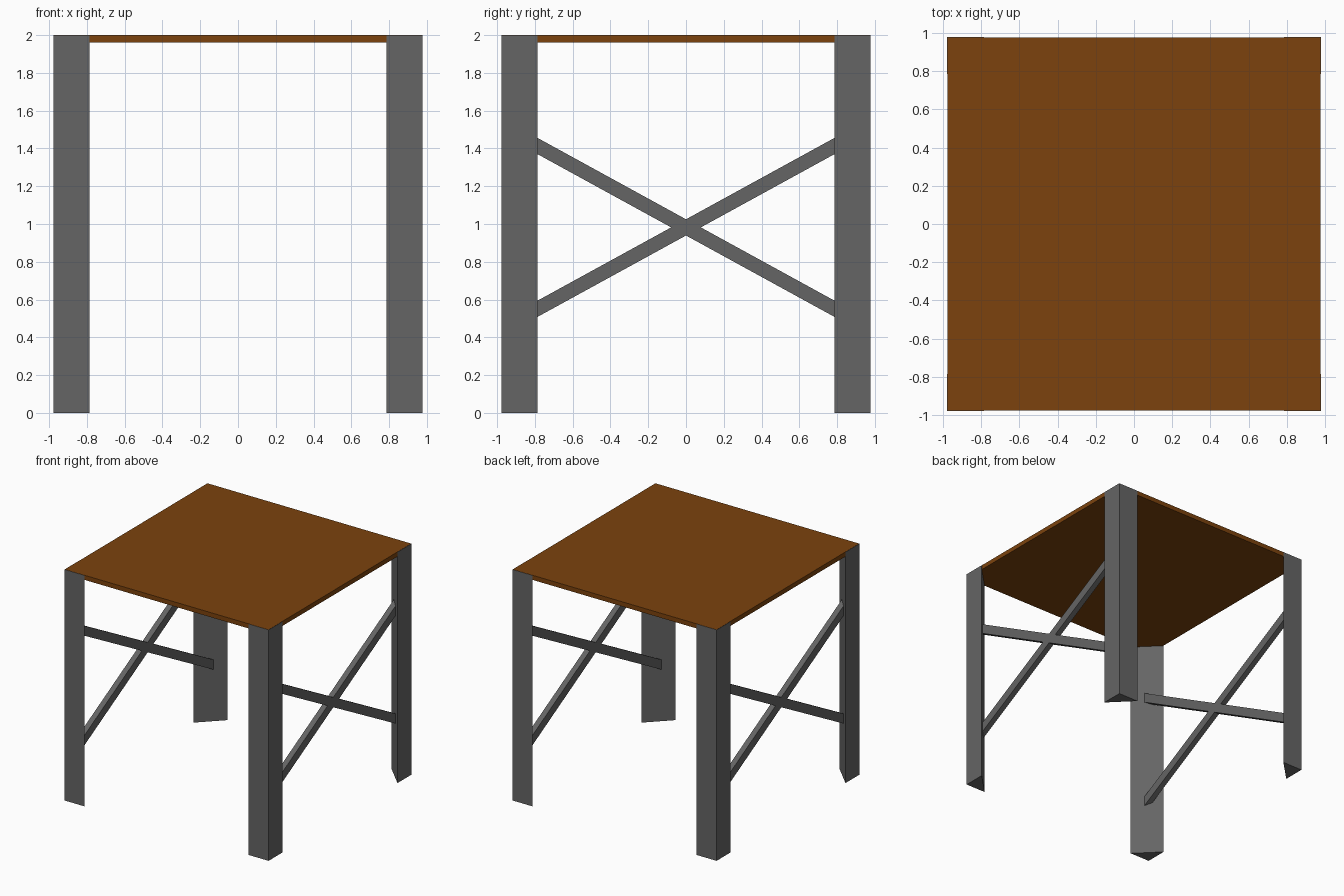
import bpy, bmesh

if "Cube" in bpy.data.objects:
    bpy.data.objects.remove(bpy.data.objects["Cube"])

def material(name, rgb):
    m = bpy.data.materials.new(name)
    m.diffuse_color = (*rgb, 1)
    m.use_nodes = True
    m.node_tree.nodes["Principled BSDF"].inputs["Base Color"].default_value = m.diffuse_color
    return m

WOOD = material("brown_wood", (0.2, 0.055, 0.004))
STEEL = material("dark_grey", (0.13, 0.13, 0.13))

def prism(name, profile, offset, mat):
    """Extrude a closed 3D profile along an offset vector."""
    bm = bmesh.new()
    face = bm.faces.new([bm.verts.new(p) for p in profile])
    ext = bmesh.ops.extrude_face_region(bm, geom=[face])
    moved = [g for g in ext["geom"] if isinstance(g, bmesh.types.BMVert)]
    bmesh.ops.translate(bm, verts=moved, vec=offset)
    bmesh.ops.recalc_face_normals(bm, faces=bm.faces)
    me = bpy.data.meshes.new(name)
    bm.to_mesh(me)
    bm.free()
    me.materials.append(mat)
    ob = bpy.data.objects.new(name, me)
    bpy.context.collection.objects.link(ob)
    return ob

OUT, IN = 0.978, 0.785   # leg outer corner and inner edge
TOP = 0.976              # half width of the table top

# Thin square table top
prism("table_top", [(-TOP, -TOP, 1.96), (TOP, -TOP, 1.96), (TOP, TOP, 1.96), (-TOP, TOP, 1.96)],
      (0, 0, 0.04), WOOD)

for sx, side in ((-1, "left"), (1, "right")):
    # Triangular corner legs, slanted face inwards
    for sy, end in ((-1, "front"), (1, "back")):
        tri = [(sx * OUT, sy * OUT, 0), (sx * IN, sy * OUT, 0), (sx * OUT, sy * IN, 0)]
        prism(f"{end}_{side}_leg", tri, (0, 0, 1.999), STEEL)
    # Crossed braces running into the legs
    y, mid, slope, h = 0.93, 0.982, 0.548, 0.043
    for d, kind in ((1, "rising"), (-1, "falling")):
        rise = d * slope * y
        x = sx * 0.865
        bar = [(x, -y, mid - rise - h), (x, y, mid + rise - h),
               (x, y, mid + rise + h), (x, -y, mid - rise + h)]
        prism(f"{side}_{kind}_brace", bar, (sx * 0.048, 0, 0), STEEL)
